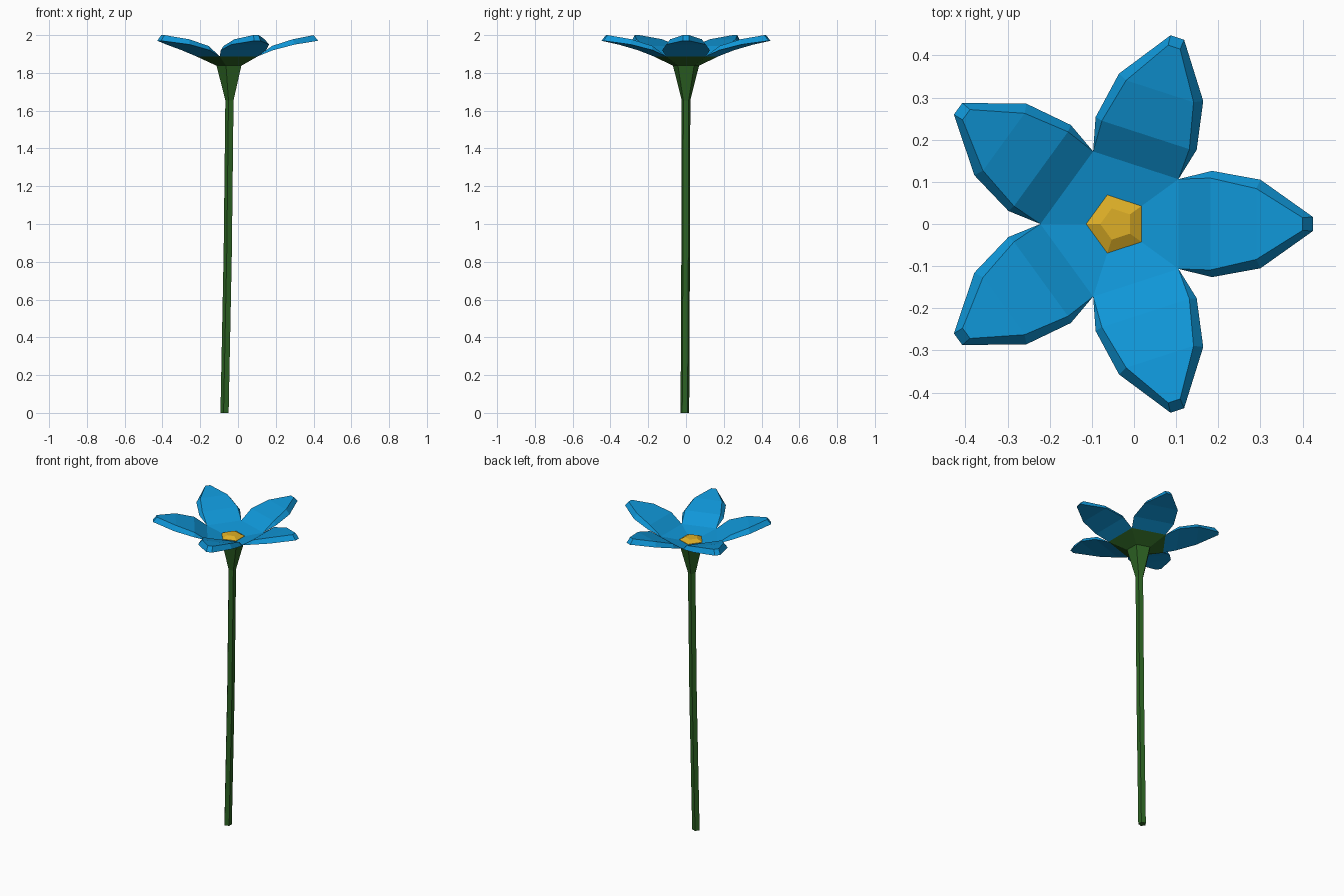
import bpy, bmesh
from math import cos, sin, pi, radians

if "Cube" in bpy.data.objects:
    bpy.data.objects.remove(bpy.data.objects["Cube"])

CX = -0.041          # flower axis
JUNCTION_R = 0.181   # where neighbouring petals meet
JUNCTION_Z = 1.888


def material(name, rgb):
    m = bpy.data.materials.new(name)
    m.diffuse_color = (*rgb, 1)
    m.use_nodes = True
    m.node_tree.nodes["Principled BSDF"].inputs["Base Color"].default_value = m.diffuse_color
    return m


blue = material("petal blue", (0.005, 0.305, 0.68))
green = material("stem green", (0.026, 0.125, 0.017))
yellow = material("pollen yellow", (0.73, 0.43, 0.02))


def finish(bm, name, mat):
    bmesh.ops.remove_doubles(bm, verts=bm.verts, dist=0.0005)
    bmesh.ops.recalc_face_normals(bm, faces=bm.faces)
    me = bpy.data.meshes.new(name)
    bm.to_mesh(me)
    bm.free()
    me.materials.append(mat)
    ob = bpy.data.objects.new(name, me)
    bpy.context.collection.objects.link(ob)
    return ob


def pentagon(bm, x, y, z, r):
    return [bm.verts.new((x + r * cos(radians(36 + 72 * i)),
                          y + r * sin(radians(36 + 72 * i)), z)) for i in range(5)]


def loft(rings, name, mat, cap_bottom=False, cap_top=False):
    """Five-sided tube through rings of (x, y, z, radius)."""
    bm = bmesh.new()
    loops = [pentagon(bm, *r) for r in rings]
    for a, b in zip(loops, loops[1:]):
        for i in range(5):
            j = (i + 1) % 5
            bm.faces.new((a[i], a[j], b[j], b[i]))
    if cap_bottom:
        bm.faces.new(loops[0][::-1])
    if cap_top:
        bm.faces.new(loops[-1])
    return finish(bm, name, mat)


# Stem, gently bent, flaring into the calyx under the petals
loft([(-0.069, -0.006, 0.0, 0.024), (-0.052, -0.002, 0.85, 0.024),
      (-0.043, 0, 1.655, 0.024), (CX, 0, 1.838, 0.0725),
      (CX, 0, JUNCTION_Z, JUNCTION_R)], "stem_and_calyx", green, cap_bottom=True)

# Domed flower centre
loft([(CX, 0, 1.860, 0.0725), (CX, 0, 1.868, 0.0725), (CX, 0, 1.884, 0.039)],
     "flower_centre", yellow, cap_bottom=True, cap_top=True)

# Petals: (distance from axis, half width, height) for upper and lower skins
base = (JUNCTION_R * cos(pi / 5), JUNCTION_R * sin(pi / 5), JUNCTION_Z)
upper = [base, (0.222, 0.109, 1.943), (0.331, 0.084, 1.978), (0.441, 0.015, 2.0)]
lower = [base, (0.226, 0.126, 1.920), (0.341, 0.105, 1.950), (0.465, 0.017, 1.970)]
floor_edge = (0.0725 * cos(pi / 5), 0.0725 * sin(pi / 5), 1.866)

bm = bmesh.new()
for k in range(5):
    c, s = cos(2 * pi * k / 5), sin(2 * pi * k / 5)

    def pair(p):
        d, w, z = p
        return [bm.verts.new((CX + d * c - t * s, d * s + t * c, z)) for t in (-w, w)]

    up = [pair(p) for p in upper]
    low = [up[0]] + [pair(p) for p in lower[1:]]
    inner = pair(floor_edge)
    bm.faces.new((inner[0], up[0][0], up[0][1], inner[1]))       # sloping floor
    for i in range(3):
        bm.faces.new((up[i][0], up[i + 1][0], up[i + 1][1], up[i][1]))
        bm.faces.new((low[i][1], low[i + 1][1], low[i + 1][0], low[i][0]))
        for e in (0, 1):                                         # bevelled rims
            rim = [low[i][e], low[i + 1][e], up[i + 1][e]]
            if i:
                rim.append(up[i][e])
            bm.faces.new(rim if e == 0 else rim[::-1])
    bm.faces.new((low[3][0], low[3][1], up[3][1], up[3][0]))     # blunt tip
finish(bm, "petals", blue)
